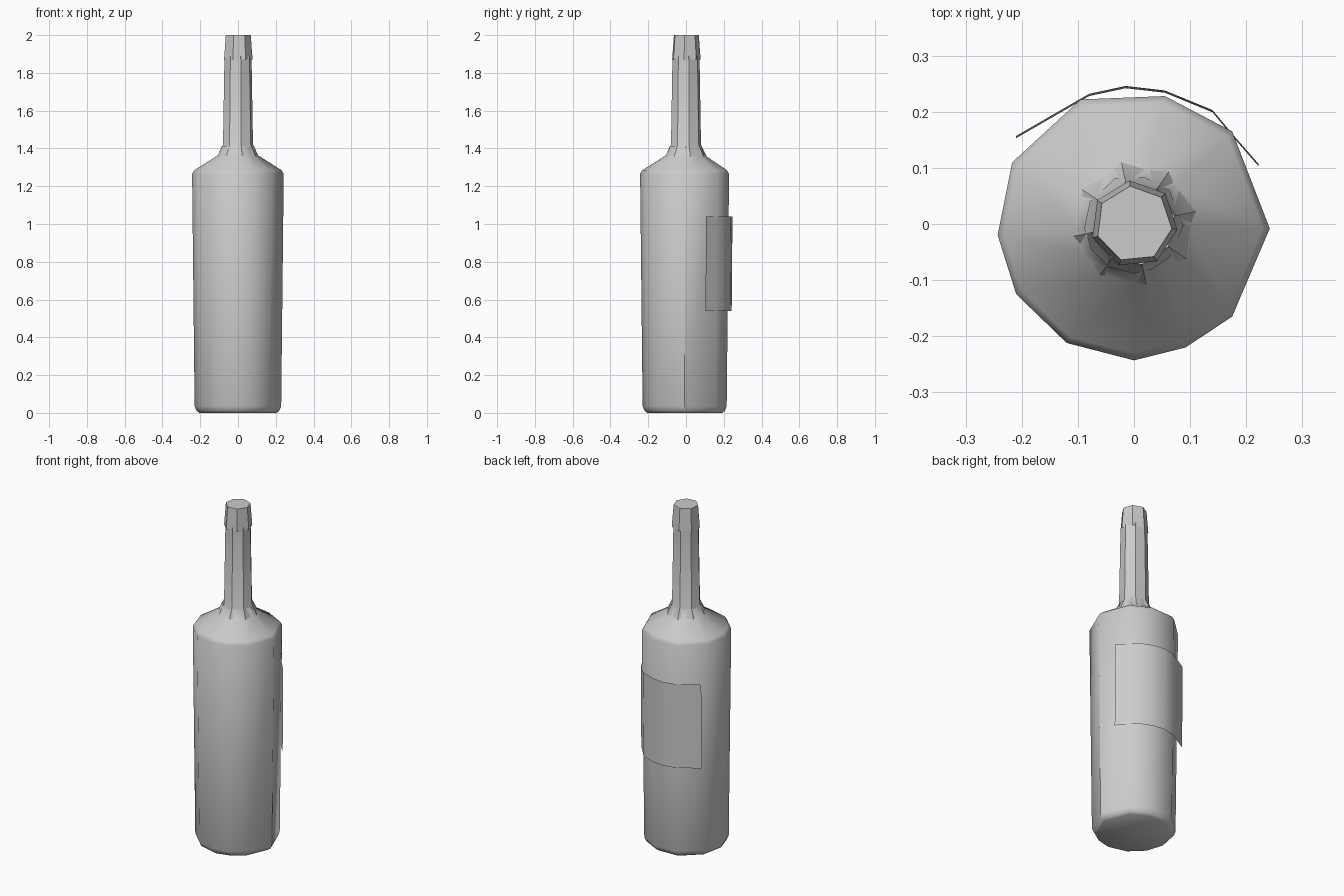
import bpy, bmesh, math

if "Cube" in bpy.data.objects:
    bpy.data.objects.remove(bpy.data.objects["Cube"])


def finish(name, bm, angle=40):
    bmesh.ops.recalc_face_normals(bm, faces=bm.faces)
    mesh = bpy.data.meshes.new(name)
    bm.to_mesh(mesh)
    bm.free()
    ob = bpy.data.objects.new(name, mesh)
    bpy.context.collection.objects.link(ob)
    bpy.ops.object.select_all(action='DESELECT')
    ob.select_set(True)
    bpy.context.view_layer.objects.active = ob
    bpy.ops.object.shade_smooth_by_angle(angle=math.radians(angle))
    return ob


def loft(name, section, rings, cap_start=False, cap_end=False, angle=40):
    """Stack scaled copies of a closed section; rings are (scale, z)."""
    bm = bmesh.new()
    loops = [[bm.verts.new((x * s, y * s, z)) for x, y in section] for s, z in rings]
    n = len(section)
    for a, b in zip(loops, loops[1:]):
        for i in range(n):
            j = (i + 1) % n
            bm.faces.new((a[i], a[j], b[j], b[i]))
    if cap_start:
        bm.faces.new(loops[0])
    if cap_end:
        bm.faces.new(loops[-1])
    return finish(name, bm, angle)


def ngon(n, turn):
    return [(math.cos(turn + 2 * math.pi * i / n), math.sin(turn + 2 * math.pi * i / n))
            for i in range(n)]


# Body: slightly uneven eleven-sided section with a chamfered base and sloped shoulder
body_section = [(0.242, -0.008), (0.175, 0.165), (0.055, 0.228), (-0.095, 0.222),
                (-0.217, 0.11), (-0.243, -0.02), (-0.21, -0.125), (-0.12, -0.212),
                (0, -0.243), (0.092, -0.22), (0.175, -0.165)]
loft("bottle_body", body_section,
     [(0.84, 0.0), (0.90, 0.01), (0.945, 0.035), (1.0, 1.265), (0.95, 1.285), (0.43, 1.365),
      (0.36, 1.41)], cap_start=True)

# Neck: flares into the shoulder
loft("bottle_neck", ngon(8, 0.2),
     [(0.115, 1.35), (0.081, 1.42), (0.073, 1.89)])

# Tapered cap over the neck tip
loft("bottle_cap", ngon(7, math.pi / 2 + 0.1),
     [(0.078, 1.87), (0.068, 2.0)], cap_end=True)

# Label: thin sheet wrapped around the back
label_path = [(-0.21, 0.157), (-0.08, 0.232), (-0.015, 0.246), (0.055, 0.238),
              (0.14, 0.203), (0.18, 0.155), (0.222, 0.107)]
bm = bmesh.new()
low = [bm.verts.new((x, y - 0.004, 0.54)) for x, y in label_path]
high = [bm.verts.new((x, y, 1.04)) for x, y in label_path]
for i in range(len(label_path) - 1):
    bm.faces.new((low[i + 1], low[i], high[i], high[i + 1]))
finish("back_label", bm, 60)
